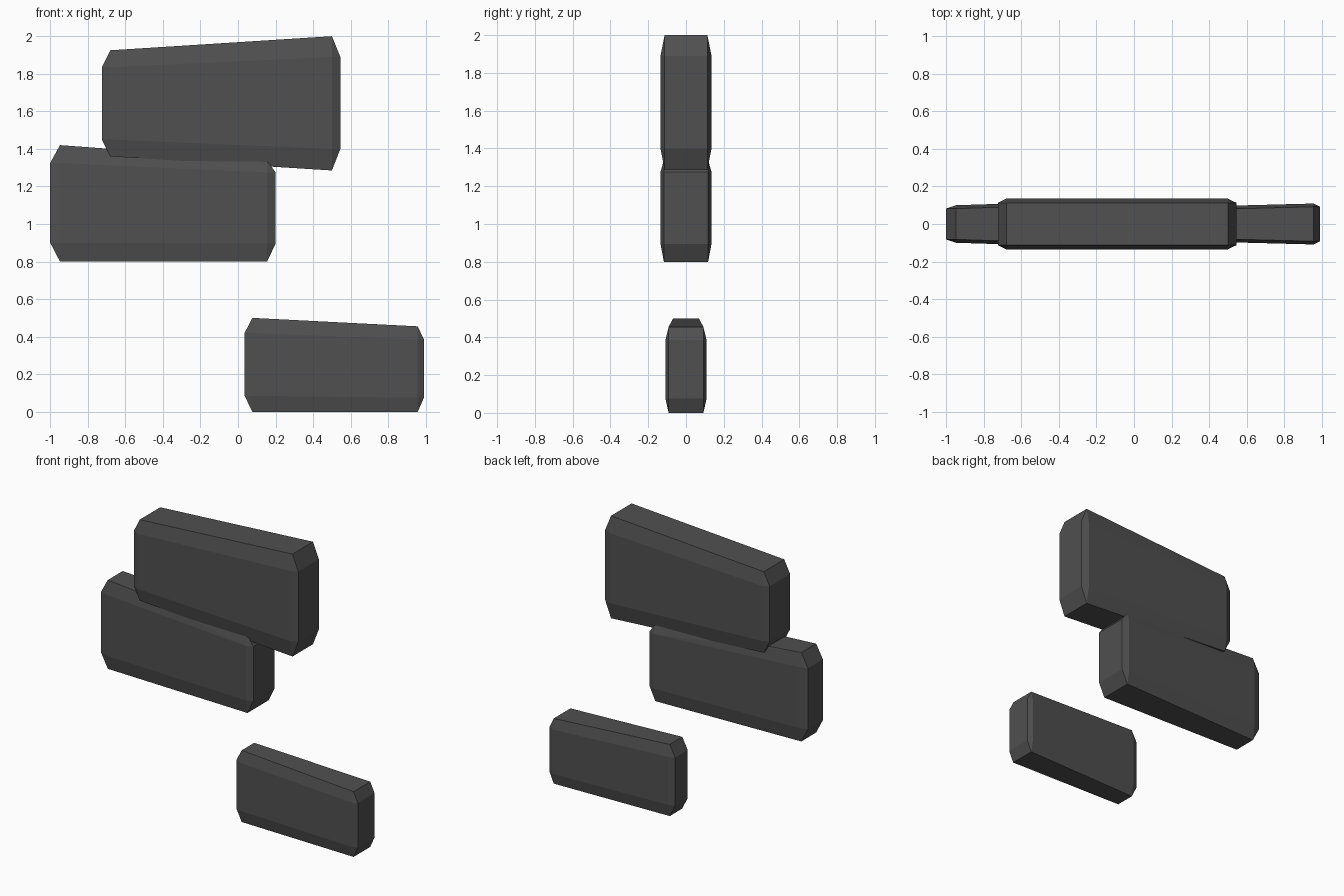
import bpy, bmesh, math

cube = bpy.data.objects.get("Cube")
if cube:
    bpy.data.objects.remove(cube, do_unlink=True)

# Single dark stone colour
stone = bpy.data.materials.new("dark_grey_stone")
stone.use_nodes = True
colour = (0.08, 0.08, 0.08, 1)
stone.diffuse_color = colour
bsdf = stone.node_tree.nodes["Principled BSDF"]
bsdf.inputs["Base Color"].default_value = colour
bsdf.inputs["Roughness"].default_value = 0.9


def chamfered_slab(name, ends, rim):
    """Tapered block; each end is (outer x, inner x, bottom, lower shoulder,
    upper shoulder, top, half depth). The rim is how far edges step in."""
    bm = bmesh.new()
    for tip, x, bottom, low, high, top, depth in ends:
        for side in (-1, 1):
            for edge, shoulder in ((bottom, low), (top, high)):
                bm.verts.new((x, side * (depth - rim), edge))
                bm.verts.new((x, side * depth, shoulder))
                bm.verts.new((tip, side * (depth - rim), shoulder))
    bmesh.ops.convex_hull(bm, input=bm.verts[:])
    bmesh.ops.dissolve_limit(bm, angle_limit=math.radians(4),
                             verts=bm.verts[:], edges=bm.edges[:])
    bmesh.ops.recalc_face_normals(bm, faces=bm.faces[:])
    mesh = bpy.data.meshes.new(name)
    bm.to_mesh(mesh)
    bm.free()
    mesh.materials.append(stone)
    obj = bpy.data.objects.new(name, mesh)
    bpy.context.collection.objects.link(obj)


# Largest slab, widening to the left
chamfered_slab("upper_slab", [
    (-0.725, -0.68, 1.36, 1.45, 1.835, 1.925, 0.135),
    (0.545, 0.50, 1.285, 1.40, 1.89, 2.0, 0.135)], 0.022)

# Middle slab, overlapping the one above
chamfered_slab("middle_slab", [
    (-1.0, -0.948, 0.80, 0.90, 1.325, 1.42, 0.10),
    (0.20, 0.155, 0.80, 0.895, 1.275, 1.338, 0.135)], 0.018)

# Small detached slab at the base
chamfered_slab("lower_slab", [
    (0.035, 0.077, 0.0, 0.085, 0.42, 0.50, 0.086),
    (0.99, 0.957, 0.0, 0.075, 0.385, 0.455, 0.109)], 0.017)
